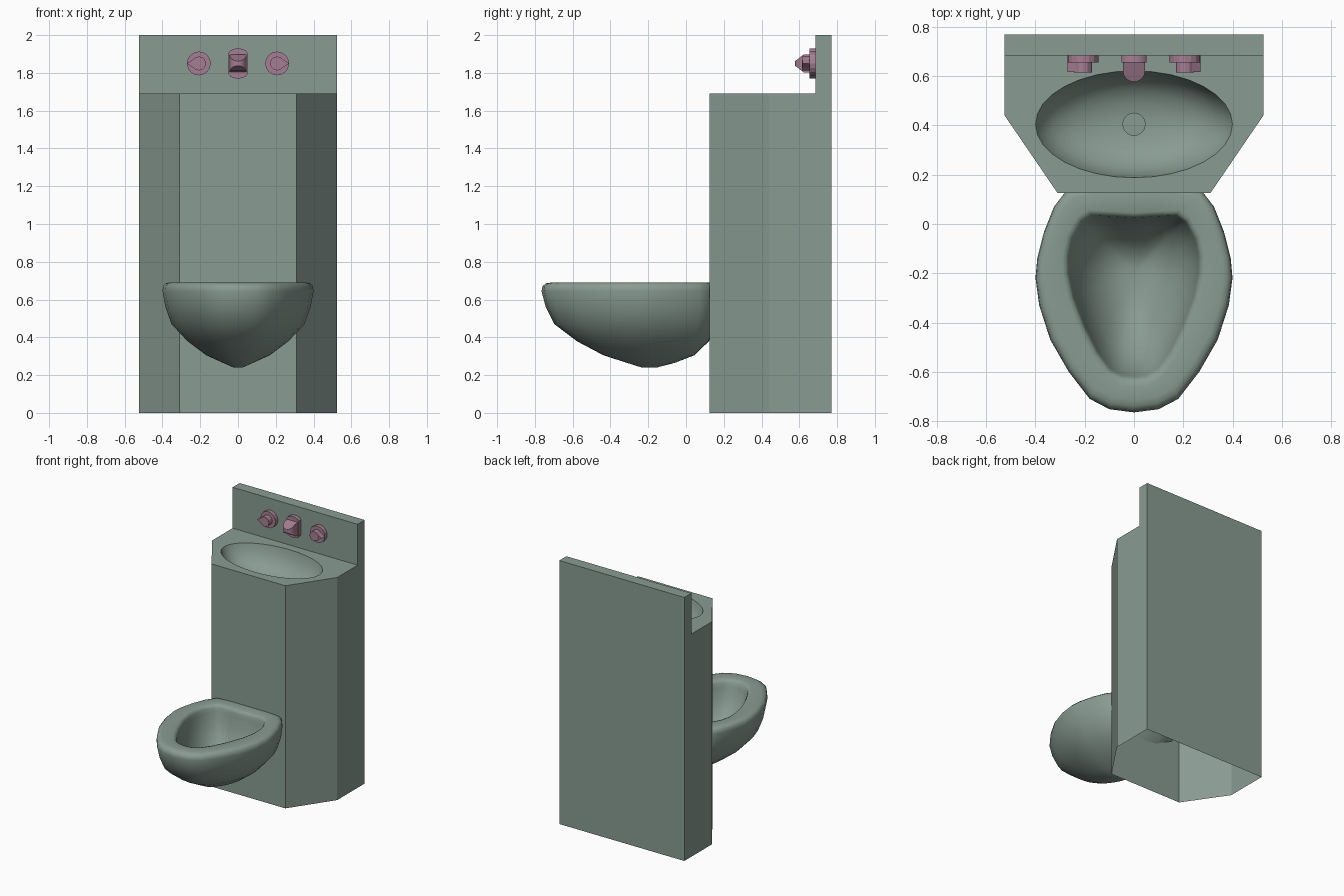
import bpy, bmesh, math
from mathutils import Matrix

if "Cube" in bpy.data.objects:
    bpy.data.objects.remove(bpy.data.objects["Cube"])


def material(name, rgb):
    m = bpy.data.materials.new(name)
    m.diffuse_color = (*rgb, 1)
    m.use_nodes = True
    m.node_tree.nodes["Principled BSDF"].inputs["Base Color"].default_value = m.diffuse_color
    return m


GREEN = material("grey green enamel", (0.25, 0.33, 0.29))
PINK = material("dusty pink fittings", (0.38, 0.21, 0.29))


def finish(bm, name, mat, angle=None, recalc=True):
    if recalc:
        bmesh.ops.recalc_face_normals(bm, faces=bm.faces)
    me = bpy.data.meshes.new(name)
    bm.to_mesh(me)
    bm.free()
    me.materials.append(mat)
    if angle:
        me.shade_smooth()
        me.set_sharp_from_angle(angle=math.radians(angle))
    ob = bpy.data.objects.new(name, me)
    bpy.context.collection.objects.link(ob)
    return ob


def loft(bm, rings):
    """Skin a list of equal-length closed rings and cap both ends."""
    vs = [[bm.verts.new(p) for p in r] for r in rings]
    n = len(rings[0])
    for a, b in zip(vs, vs[1:]):
        for i in range(n):
            bm.faces.new((a[i], a[(i + 1) % n], b[(i + 1) % n], b[i]))
    bm.faces.new(vs[0][::-1])
    bm.faces.new(vs[-1])
    return vs


def mirrored(half):
    """Close a right-hand outline by mirroring it across x = 0."""
    return half + [(-x, y) for x, y in half[-2:0:-1]]


def ellipse(s, z, n=32):
    return [(0.4 * s * math.cos(2 * math.pi * i / n),
             0.405 + 0.217 * s * math.sin(2 * math.pi * i / n), z) for i in range(n)]


# --- Cabinet: thin shell, open underneath, with raised splashback ---
TOP, SPLASH, BACK = 1.69, 0.685, 0.77
bm = bmesh.new()
V = lambda *p: bm.verts.new(p)
plan = [(-0.525, SPLASH), (-0.525, 0.44), (-0.31, 0.125),
        (0.31, 0.125), (0.525, 0.44), (0.525, SPLASH)]
low = [V(x, y, 0) for x, y in plan]
top = [V(x, y, TOP) for x, y in plan]
for i in range(5):
    bm.faces.new((low[i], low[i + 1], top[i + 1], top[i]))
bl, br = V(-0.525, BACK, 0), V(0.525, BACK, 0)
tl, tr = V(-0.525, BACK, 2), V(0.525, BACK, 2)
fl, fr = V(-0.525, SPLASH, 2), V(0.525, SPLASH, 2)
for f in ((br, bl, tl, tr), (bl, low[0], top[0], fl, tl), (low[5], br, tr, fr, top[5]),
          (top[0], top[5], fr, fl), (fl, fr, tr, tl)):
    bm.faces.new(f)
# worktop with oval opening
hole = [V(*p) for p in ellipse(1, TOP)]
loops = [bm.edges.new((hole[i], hole[i - 1])) for i in range(len(hole))]
loops += [bm.edges.get((top[i], top[i - 1])) for i in range(6)]
bmesh.ops.triangle_fill(bm, edges=loops, use_beauty=True)
flat = [f for f in bm.faces if all(abs(v.co.z - TOP) < 1e-5 for v in f.verts)]
bmesh.ops.recalc_face_normals(bm, faces=bm.faces)
for f in flat:
    if f.normal.z < 0:
        f.normal_flip()
finish(bm, "cabinet", GREEN, recalc=False)

# --- Wash basin ---
bm = bmesh.new()
prof = [(1, TOP), (0.98, 1.67), (0.93, 1.63), (0.82, 1.58), (0.64, 1.54),
        (0.4, 1.515), (0.15, 1.505)]
loft(bm, [ellipse(s, z) for s, z in reversed(prof)])
for f in [f for f in bm.faces if len(f.verts) > 4 and f.calc_center_median().z > 1.68]:
    bm.faces.remove(f)
bm.normal_update()
for f in bm.faces:
    if f.normal.z < 0:
        f.normal_flip()
finish(bm, "basin", GREEN, 50, recalc=False)

# basin drain plate
bm = bmesh.new()
bmesh.ops.create_cone(bm, cap_ends=True, segments=20, radius1=0.047, radius2=0.047,
                      depth=0.008, matrix=Matrix.Translation((0, 0.405, 1.511)))
finish(bm, "basin_drain", GREEN)

# --- Toilet bowl: outer skin, rolled rim and inner hollow in one loft ---
outer = mirrored([(0, .17), (.14, .165), (.275, .135), (.325, .07), (.365, -.03),
                  (.393, -.14), (.4, -.22), (.385, -.33), (.34, -.47), (.265, -.6),
                  (.18, -.71), (.1, -.752), (0, -.765)])
inner = mirrored([(0, .025), (.08, .03), (.17, .035), (.21, .01), (.25, -.06),
                  (.265, -.13), (.265, -.2), (.245, -.3), (.2, -.42), (.15, -.52),
                  (.1, -.59), (.05, -.62), (0, -.625)])


def ring(outline, z, s, back=None, c=-0.2):
    b = back or s
    return [(x * s, c + (y - c) * (b if y > c else s), z) for x, y in outline]


rings = [ring(outer, *r) for r in (
    (.24, .06, .12), (.265, .2, .38), (.305, .42, .66), (.38, .67, .87), (.47, .88, .97),
    (.56, .96, 1), (.645, 1), (.672, .99), (.686, .955), (.69, .91))]
rings += [ring(inner, *r) for r in (
    (.69, 1.09), (.684, 1.03), (.668, 1), (.64, .98), (.56, .92), (.47, .78),
    (.39, .55), (.345, .3), (.335, .1))]
bm = bmesh.new()
loft(bm, rings)
finish(bm, "toilet_bowl", GREEN, 60)


# --- Fittings on the splashback ---
def prism(bm, pts, y0, y1):
    loft(bm, [[(x, y, z) for x, z in pts] for y in (y0, y1)])


def disc(cx, r, n=16, clip=1):
    return [(cx + max(-clip, min(clip, r * math.cos(2 * math.pi * i / n))),
             1.85 + r * math.sin(2 * math.pi * i / n)) for i in range(n)]


for side, name in ((-1, "left_knob"), (1, "right_knob")):
    cx = side * 0.207
    bm = bmesh.new()
    prism(bm, disc(cx, 0.063), SPLASH, 0.655)
    prism(bm, disc(cx, 0.037, 12), 0.656, 0.615)
    prism(bm, [(cx + side * 0.028, 1.874), (cx + side * 0.028, 1.826),
               (cx + side * 0.063, 1.85)], 0.656, 0.617)
    finish(bm, name, PINK)

# spout: clipped round plate and a round-nosed, tapering body
bm = bmesh.new()
prism(bm, disc(0, 0.08, 24, 0.05), SPLASH, 0.655)
body = [(0.045, 0.66), (-0.045, 0.66)]
body += [(-0.045 * math.cos(math.pi * i / 10), 0.622 - 0.045 * math.sin(math.pi * i / 10))
         for i in range(11)]
half = lambda y: 0.012 + 0.035 * min(1, (y - 0.577) / 0.045)
loft(bm, [[(x, y, 1.85 + s * half(y)) for x, y in body] for s in (-1, 1)])
finish(bm, "spout", PINK, 30)
